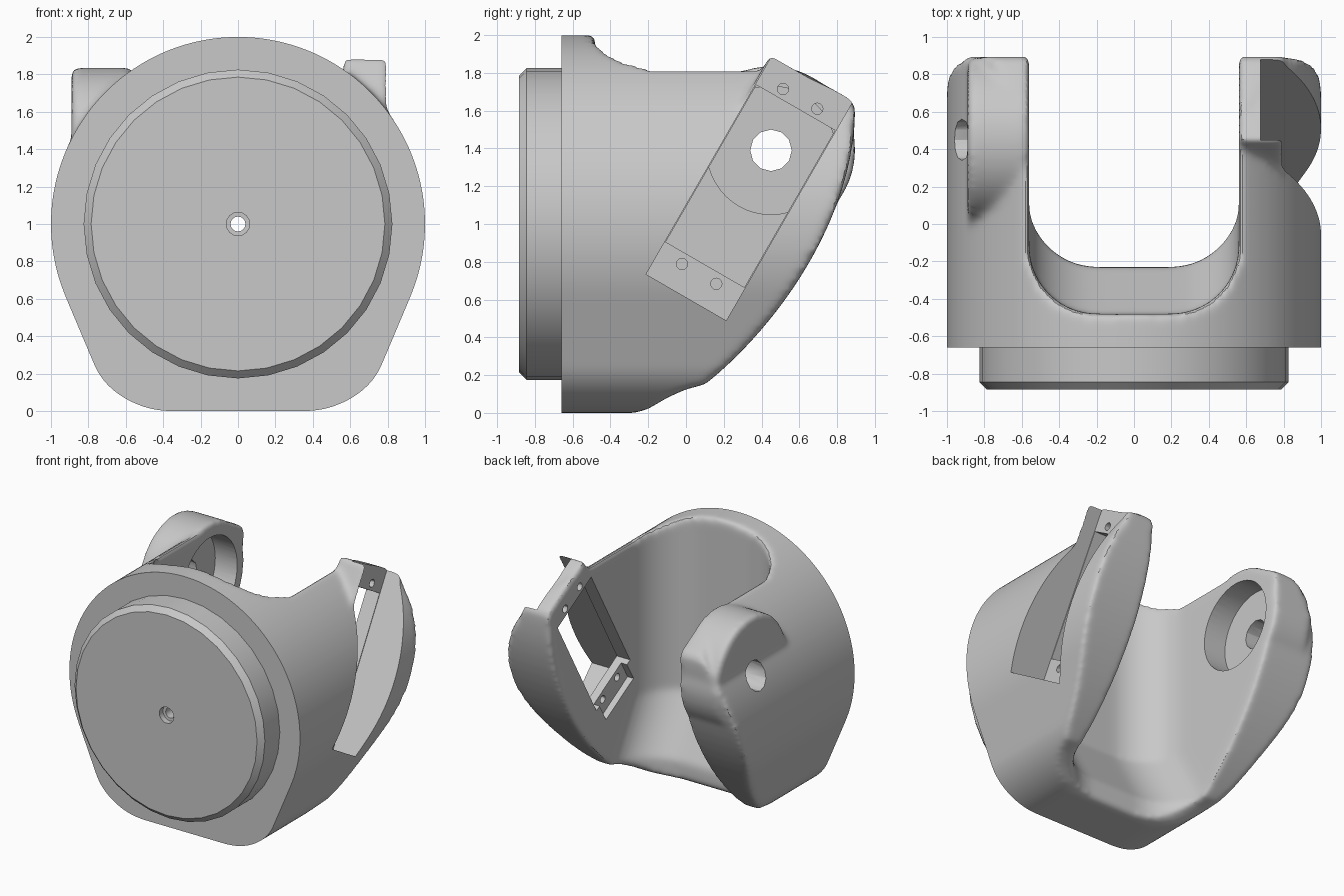
import bpy, bmesh
from math import sin, cos, radians, pi
from mathutils import Vector
from mathutils.geometry import interpolate_bezier

if "Cube" in bpy.data.objects:
    bpy.data.objects.remove(bpy.data.objects["Cube"])

grey = bpy.data.materials.new("plain grey")
grey.use_nodes = True
grey.diffuse_color = (0.58, 0.58, 0.58, 1)
grey.node_tree.nodes["Principled BSDF"].inputs["Base Color"].default_value = grey.diffuse_color


def loft(name, rings):
    """Closed solid through matching rings of points."""
    bm = bmesh.new()
    loops = [[bm.verts.new(p) for p in ring] for ring in rings]
    n = len(loops[0])
    for a, b in zip(loops, loops[1:]):
        for i in range(n):
            j = (i + 1) % n
            bm.faces.new((a[i], a[j], b[j], b[i]))
    bm.faces.new(loops[0])
    bm.faces.new(loops[-1])
    bmesh.ops.recalc_face_normals(bm, faces=bm.faces)
    mesh = bpy.data.meshes.new(name)
    bm.to_mesh(mesh)
    bm.free()
    mesh.materials.append(grey)
    obj = bpy.data.objects.new(name, mesh)
    bpy.context.collection.objects.link(obj)
    return obj


def circle(r, n):
    return [(r * cos(2 * pi * i / n), r * sin(2 * pi * i / n)) for i in range(n)]


def rod_x(name, x0, x1, r, y, z, n=48):
    return loft(name, [[(x, y + a, z + b) for a, b in circle(r, n)] for x in (x0, x1)])


def turned_y(name, steps, n=32):
    return loft(name, [[(a, y, 1 + b) for a, b in circle(r, n)] for y, r in steps])


# Tilted frame of the side recess: s runs up the arm, t across it
def tilted(t, s):
    k = radians(30)
    return t * cos(k) + s * sin(k), s * cos(k) - t * sin(k)


def slab(name, x0, x1, t0, t1, s0, s1):
    corners = [tilted(t, s) for t, s in ((t0, s0), (t1, s0), (t1, s1), (t0, s1))]
    return loft(name, [[(x, y, z) for y, z in corners] for x in (x0, x1)])


def apply_modifier(obj, kind, **settings):
    mod = obj.modifiers.new(kind.lower(), kind)
    for key, value in settings.items():
        setattr(mod, key, value)
    bpy.context.view_layer.objects.active = obj
    bpy.ops.object.modifier_apply(modifier=mod.name)


def combine(obj, tool, operation="DIFFERENCE", keep=False):
    apply_modifier(obj, "BOOLEAN", object=tool, operation=operation, solver="EXACT")
    if not keep:
        bpy.data.objects.remove(tool)


def bezier(points, n):
    return [(p[0], p[1]) for p in interpolate_bezier(*[Vector((a, b, 0)) for a, b in points], n)]


# Body outline seen from the front: round top, tapered flat foot
foot = bezier([(0.36, 0), (0.53, 0), (0.70, 0.10), (0.76, 0.23)], 10)
arc = [(cos(radians(a)), 1 + sin(radians(a))) for a in range(-24, 205, 4)]
outline = foot + arc + [(-x, z) for x, z in reversed(foot)]
body = loft("fork_body", [[(x, y, z) for x, z in outline] for y in (-0.9, 1.2)])

# Side outline: swept back edge and sloping arm ends
sweep = bezier([(0.10, 0.15), (0.50, 0.47), (0.90, 1.05), (0.895, 1.62)], 20)
side = [(-1, -0.3), (-0.36, -0.3), (-0.30, -0.01), (-0.20, 0.02), (-0.10, 0.08), (0, 0.125)]
side += sweep + [(0.87, 1.66), (0.48, 1.88), (0.42, 2.3), (-1, 2.3)]
combine(body, loft("side_limit", [[(x, y, z) for y, z in side] for x in (-2, 2)]), "INTERSECT")

# Pivot boss on one arm, end tab on the other
combine(body, rod_x("pivot_boss", -0.89, -0.5, 0.445, 0.45, 1.39), "UNION")
combine(body, slab("end_tab", 0.5, 0.80, -0.56, -0.05, 1.4, 1.86), "UNION")


# Rounded slot between the arms, its floor sloping out near the foot
def slot_ring(z, floor):
    half = [(0.2 + 0.36 * sin(a), floor + 0.36 * (1 - cos(a)))
            for a in [pi / 2 * i / 10 for i in range(11)]] + [(0.56, 2)]
    return [(x, y, z) for x, y in half] + [(-x, y, z) for x, y in reversed(half)]


combine(body, loft("slot", [slot_ring(z, f) for z, f in
                            ((-1, -0.23), (0.15, -0.23), (0.6, -0.48), (3, -0.48))]))

# Soft fillets on all edges so far
apply_modifier(body, "REMESH", mode="VOXEL", voxel_size=0.019)
apply_modifier(body, "SMOOTH", factor=0.5, iterations=16)

# Crisp front plane
combine(body, loft("front_trim", [[(x, y, z) for x, z in ((-2, -1), (2, -1), (2, 3), (-2, 3))]
                                  for y in (-2, -0.66)]))

# Round bearing pocket and through hole
combine(body, rod_x("bearing_pocket", -0.75, -0.3, 0.34, 0.45, 1.39))
combine(body, rod_x("pivot_hole", -1.3, -0.6, 0.11, 0.45, 1.39, 12))

# Tilted side recess, window and screw tabs
combine(body, slab("recess", 0.675, 1.4, -0.55, -0.06, 0.53, 2.2))
combine(body, slab("window", 0.3, 0.9, -0.545, -0.065, 0.73, 1.69))
combine(body, slab("tab_relief", 0.3, 0.61, -0.5, -0.11, 0.57, 0.76))
for s in (0.672, 1.742):
    for t in (-0.412, -0.203):
        y, z = tilted(t, s)
        combine(body, rod_x("screw_hole", 0.3, 0.9, 0.03, y, z, 12))

# Front disc with chamfered rim
disc = turned_y("front_disc", [(-0.63, 0.825), (-0.845, 0.825), (-0.885, 0.785)])

# Stepped centre hole through disc and body
bore = turned_y("centre_bore", [(-1, 0.063), (-0.84, 0.063), (-0.839, 0.04), (-0.3, 0.04)], 16)
combine(disc, bore, keep=True)
combine(body, bore)

for obj in (body, disc):
    bpy.ops.object.select_all(action="DESELECT")
    obj.select_set(True)
    bpy.context.view_layer.objects.active = obj
    bpy.ops.object.shade_smooth_by_angle(angle=radians(30))
